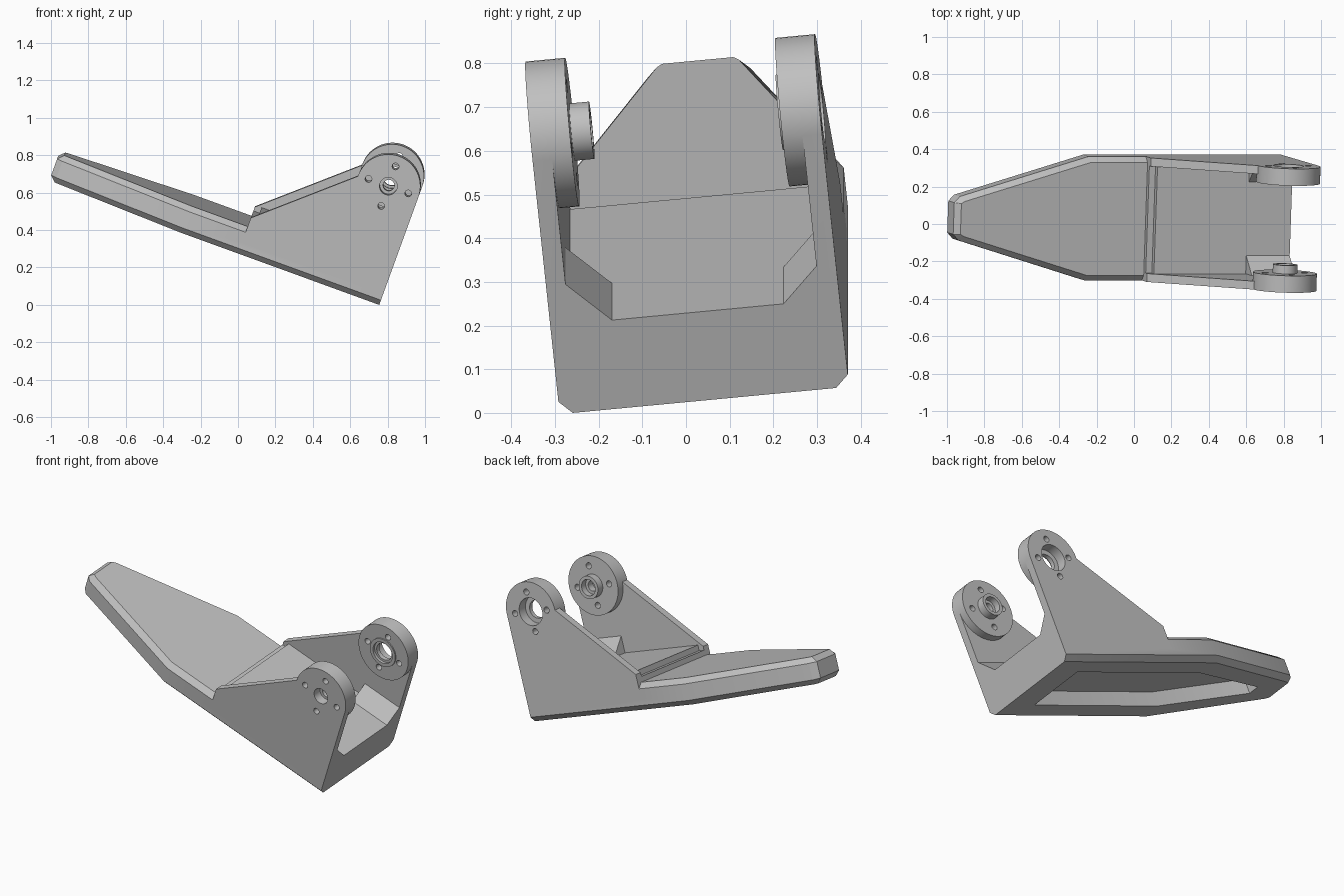
import bpy, bmesh, math
from mathutils import Matrix, Vector

cube = bpy.data.objects.get("Cube")
if cube:
    bpy.data.objects.remove(cube, do_unlink=True)

# Main sizes in the bracket's own level frame
HALF, INNER = 0.333, 0.288           # outer and inner half width of the walls
BOTTOM, TOP, FLOOR = 0.284, 0.438, 0.50
HEEL, STEP, BEND, TOE = 0.709, -0.095, -0.42, -1.176
HUB_X, HUB_Z, HUB_R = 0.538, 0.903, 0.171
BEVEL = 0.03

grey = bpy.data.materials.new("plain_grey")
grey.use_nodes = True
colour = (0.53, 0.53, 0.53, 1)
grey.diffuse_color = colour
grey.node_tree.nodes["Principled BSDF"].inputs["Base Color"].default_value = colour


def finish(name, bm):
    bmesh.ops.recalc_face_normals(bm, faces=bm.faces)
    mesh = bpy.data.meshes.new(name)
    bm.to_mesh(mesh)
    bm.free()
    mesh.materials.append(grey)
    obj = bpy.data.objects.new(name, mesh)
    bpy.context.collection.objects.link(obj)
    return obj


def loft(name, rings):
    """Join matching rings of points and cap both ends."""
    bm = bmesh.new()
    loops = [[bm.verts.new(p) for p in ring] for ring in rings]
    n = len(loops[0])
    for a, b in zip(loops, loops[1:]):
        for i in range(n):
            j = (i + 1) % n
            bm.faces.new((a[i], a[j], b[j], b[i]))
    bm.faces.new(loops[0])
    bm.faces.new(loops[-1])
    return finish(name, bm)


def side_prism(name, pts, y0, y1):
    return loft(name, [[(x, y, z) for x, z in pts] for y in (y0, y1)])


def circle(x, z, r, count):
    step = math.tau / count
    return [(x + r * math.cos(i * step), z + r * math.sin(i * step)) for i in range(count)]


def lathe(name, profile, side, count=64):
    """Spin a closed (radius, distance from middle) profile round the hub axis."""
    bm = bmesh.new()
    rings = [[bm.verts.new((x, side * h, z)) for x, z in circle(HUB_X, HUB_Z, r, count)]
             for r, h in profile]
    for a, b in zip(rings, rings[1:] + rings[:1]):
        for i in range(count):
            j = (i + 1) % count
            bm.faces.new((a[i], a[j], b[j], b[i]))
    return finish(name, bm)


def combine(target, other, operation):
    mod = target.modifiers.new("combine", 'BOOLEAN')
    mod.operation, mod.solver, mod.object = operation, 'EXACT', other
    bpy.context.view_layer.objects.active = target
    bpy.ops.object.modifier_apply(modifier=mod.name)
    bpy.data.objects.remove(other, do_unlink=True)


def mirrored(half):
    return half + [(x, -y) for x, y in reversed(half)]


# Sole: tapered outline with bevelled upper and lower rims
def sole_ring(z, inset):
    half = [(HEEL, HALF - inset), (BEND, HALF - inset),
            (-1.145 + inset * 0.6, 0.118 - inset * 0.8), (TOE + inset, 0.085 - inset * 0.1)]
    return [(x, y, z) for x, y in mirrored(half)]


body = loft("foot_bracket", [sole_ring(BOTTOM, BEVEL), sole_ring(BOTTOM + BEVEL, 0),
                             sole_ring(TOP - BEVEL, 0), sole_ring(TOP, BEVEL)])

# Raised heel floor with two low steps at its front
floor_profile = [(STEP, 0.36), (HEEL, 0.36), (HEEL, FLOOR), (-0.06, FLOOR),
                 (-0.06, 0.468), (STEP, 0.468)]
combine(body, side_prism("heel_floor", floor_profile, -0.31, 0.31), 'UNION')

# Side walls, corner gussets and hubs
wall_profile = [(STEP, 0.35), (HEEL, 0.35), (HEEL, HUB_Z), (0.64, 0.99),
                (0.45, 1.0), (0.372, 0.902), (STEP, 0.49)]
right_hub = [(0.047, HALF), (HUB_R, HALF), (HUB_R, 0.242), (0.066, 0.242), (0.066, 0.197),
             (0.047, 0.197), (0.047, 0.235), (0.03, 0.235), (0.03, 0.28), (0.047, 0.28)]
left_hub = [(0.08, HALF), (HUB_R, HALF), (HUB_R, 0.242), (0.087, 0.242), (0.087, 0.235),
            (0.066, 0.235), (0.066, 0.25), (0.052, 0.25), (0.052, 0.275), (0.08, 0.275)]

for side, label, hub, size in ((-1, "right", right_hub, 0.097), (1, "left", left_hub, 0.084)):
    wall = side_prism(label + "_wall", wall_profile, side * INNER, side * HALF)
    opening = side_prism("opening", circle(HUB_X, HUB_Z, 0.12, 32), side * 0.2, side * 0.4)
    combine(wall, opening, 'DIFFERENCE')
    combine(wall, lathe(label + "_hub", hub, side), 'UNION')
    # Four bolt holes round each hub
    for x, z in circle(HUB_X, HUB_Z, 0.113, 4):
        hole = side_prism("bolt_hole", circle(x, z, 0.018, 20), side * 0.2, side * 0.4)
        combine(wall, hole, 'DIFFERENCE')
    combine(body, wall, 'UNION')
    # Triangular gusset sunk a little into the wall and the floor
    sink = 0.02
    low = FLOOR - sink
    corner = [(INNER + sink, FLOOR + size + sink), (INNER + sink, low),
              (INNER - size - sink, low)]
    gusset = loft(label + "_gusset", [[(x, side * y, z) for y, z in corner]
                                      for x in (0.462, HEEL)])
    combine(body, gusset, 'UNION')

# Hollow underside
pocket_outline = mirrored([(0.515, 0.187), (-0.4, 0.187), (-0.96, 0.035)])
pocket = loft("pocket", [[(x, y, z) for x, y in pocket_outline] for z in (0.2, 0.37)])
combine(body, pocket, 'DIFFERENCE')

# Lean the whole bracket: roll along its length, then pitch the toe up
pose = Matrix.Rotation(math.radians(20), 4, 'Y') @ Matrix.Rotation(math.radians(5.75), 4, 'X')
body.data.transform(pose @ Matrix.Translation(Vector((0, 0.071, 0))))
lowest = min(v.co.z for v in body.data.vertices)
body.data.transform(Matrix.Translation((0, 0, -lowest)))

bpy.ops.object.select_all(action='DESELECT')
body.select_set(True)
bpy.context.view_layer.objects.active = body
bpy.ops.object.shade_smooth_by_angle(angle=math.radians(20))
